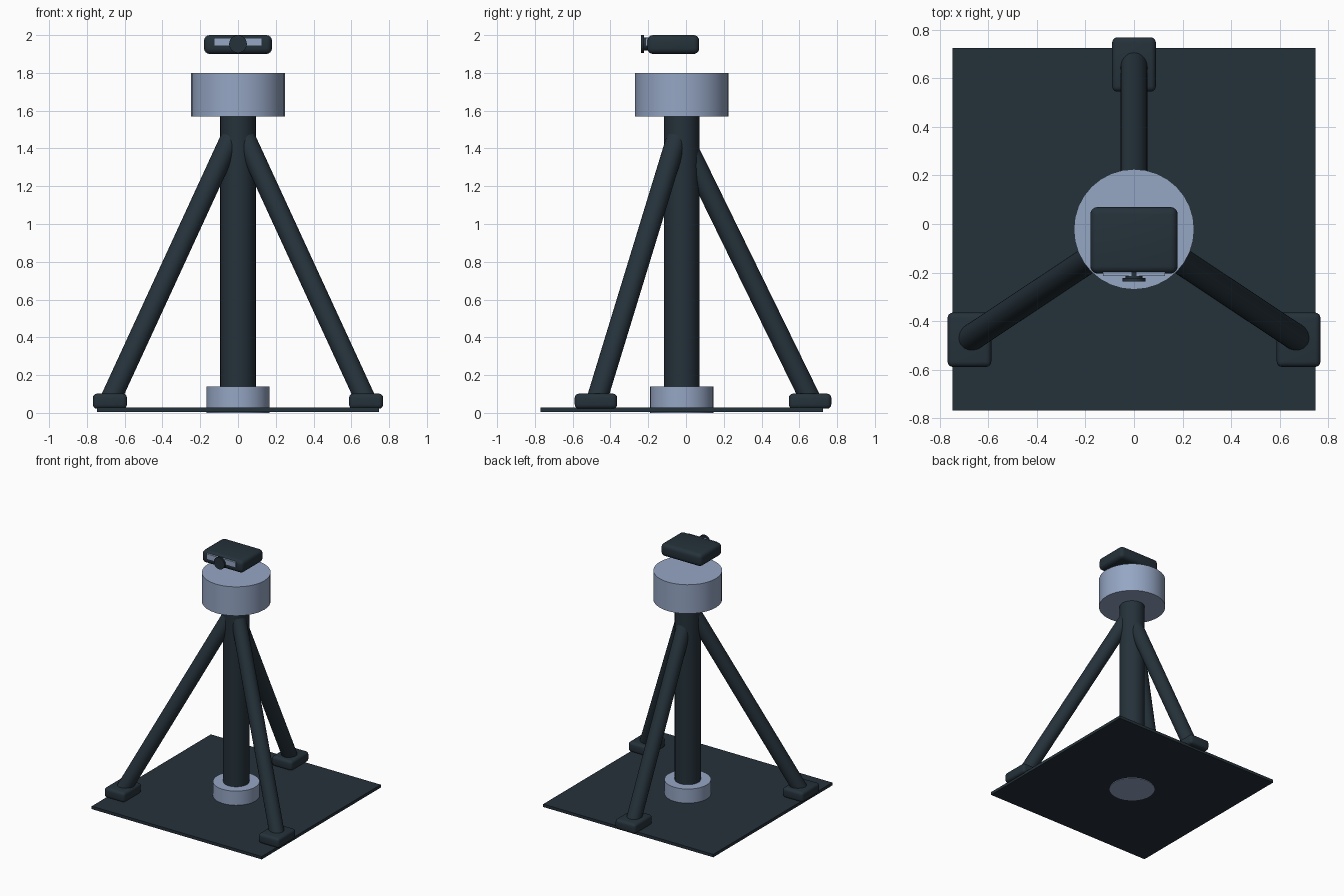
import bpy
import math
from mathutils import Vector

cube = bpy.data.objects.get("Cube")
if cube:
    bpy.data.objects.remove(cube, do_unlink=True)

CY = -0.022  # y of the central axis


def make_material(name, rgb):
    mat = bpy.data.materials.new(name)
    mat.use_nodes = True
    mat.diffuse_color = (*rgb, 1)
    mat.node_tree.nodes["Principled BSDF"].inputs["Base Color"].default_value = (*rgb, 1)
    return mat


dark = make_material("dark slate", (0.018, 0.031, 0.042))
light = make_material("pale steel blue", (0.30, 0.38, 0.55))


def finish(name, mat):
    obj = bpy.context.object
    obj.name = name
    obj.data.materials.append(mat)
    bpy.ops.object.shade_smooth_by_angle(angle=math.radians(35))
    return obj


def box(name, mat, low, high, bevel=0):
    low, high = Vector(low), Vector(high)
    bpy.ops.mesh.primitive_cube_add(size=1, location=(low + high) / 2)
    obj = bpy.context.object
    obj.scale = high - low
    bpy.ops.object.transform_apply(location=False, rotation=False, scale=True)
    if bevel:
        mod = obj.modifiers.new("rounded edges", "BEVEL")
        mod.width = bevel
        mod.segments = 4
        bpy.ops.object.modifier_apply(modifier=mod.name)
    return finish(name, mat)


def rod(name, mat, start, end, radius, sides=32):
    start, end = Vector(start), Vector(end)
    axis = end - start
    bpy.ops.mesh.primitive_cylinder_add(
        vertices=sides, radius=radius, depth=axis.length,
        location=(start + end) / 2, rotation=axis.to_track_quat("Z", "Y").to_euler())
    return finish(name, mat)


# Base plate and central column
box("base_plate", dark, (-0.747, CY - 0.747, 0.005), (0.747, CY + 0.747, 0.028))
rod("base_collar", light, (0, CY, 0), (0, CY, 0.14), 0.168)
rod("column", dark, (0, CY, 0.1), (0, CY, 1.6), 0.094)
rod("head_drum", light, (0, CY, 1.57), (0, CY, 1.8), 0.248)

# Three legs, each with a rounded foot
legs = {
    "left": ((0.04, -0.05, 1.45), (0.68, -0.475, 0.06), (0.678, -0.477)),
    "right": ((-0.04, -0.05, 1.45), (-0.68, -0.475, 0.06), (-0.678, -0.477)),
    "back": ((0, -0.015, 1.45), (0, 0.665, 0.06), (0, 0.657)),
}
for side, (top, bottom, (x, y)) in legs.items():
    rod(side + "_leg", dark, top, bottom, 0.055)
    box(side + "_foot", dark, (x - 0.09, y - 0.112, 0.022), (x + 0.09, y + 0.112, 0.102), 0.022)

# Floating sensor box with a light strip and a round lens on its front
box("sensor_body", dark, (-0.18, -0.204, 1.9), (0.18, 0.07, 2.0), 0.03)
box("sensor_strip", light, (-0.127, -0.214, 1.943), (0.127, -0.195, 1.986))
rod("lens_neck", dark, (0, -0.19, 1.953), (0, -0.225, 1.953), 0.035, 24)
rod("lens_disc", dark, (0, -0.222, 1.953), (0, -0.237, 1.953), 0.047, 24)
